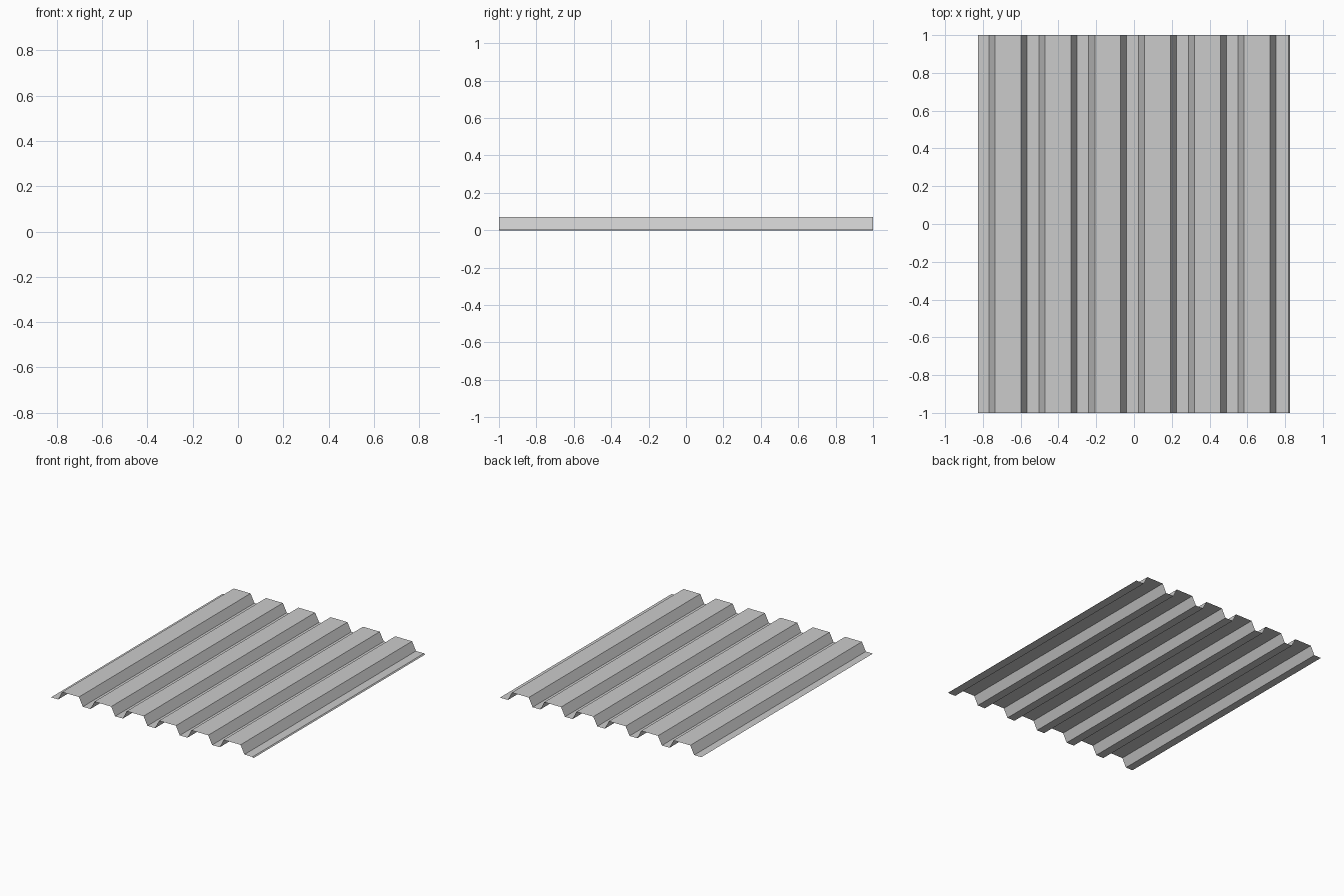
import bpy, bmesh

if "Cube" in bpy.data.objects:
    bpy.data.objects.remove(bpy.data.objects["Cube"])

# Trapezoidal rib profile (x, z), swept along y as a thin sheet
LOW, HIGH, PITCH = 0.008, 0.071, 0.2637
profile = [(-0.825, LOW)]
for i in range(6):
    x = -0.767 + i * PITCH
    profile += [(x, LOW), (x + 0.032, HIGH), (x + 0.169, HIGH), (x + 0.201, LOW)]
# Right flange with a small turned-down lip
profile += [(0.818, LOW), (0.825, 0.0)]

bm = bmesh.new()
rows = [[bm.verts.new((x, y, z)) for x, z in profile] for y in (-1, 1)]
front, back = rows
for i in range(len(profile) - 1):
    bm.faces.new((front[i], front[i + 1], back[i + 1], back[i]))

mesh = bpy.data.meshes.new("corrugated_sheet")
bm.to_mesh(mesh)
bm.free()
sheet = bpy.data.objects.new("corrugated_sheet", mesh)
bpy.context.collection.objects.link(sheet)
